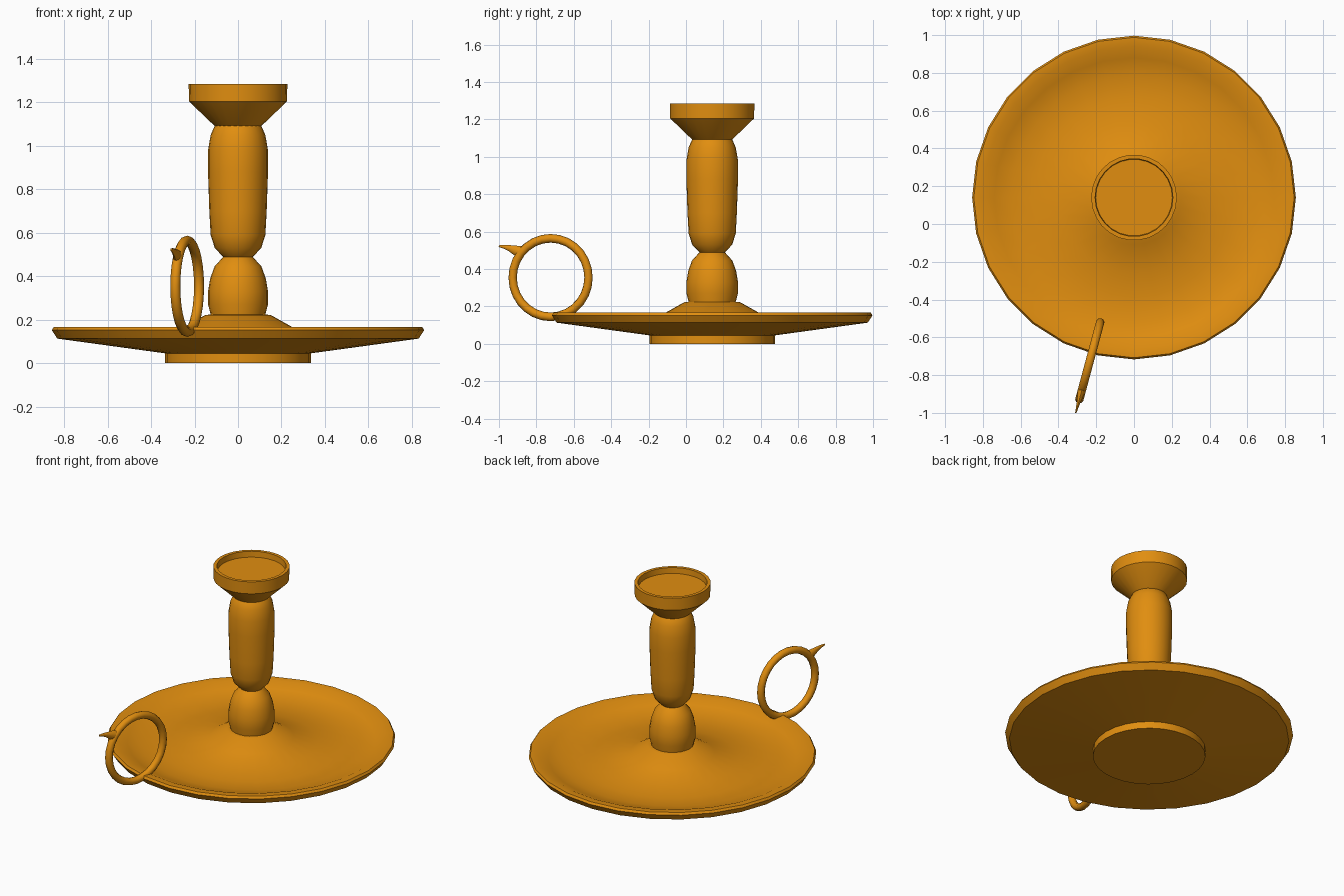
import bpy, math
from mathutils import Vector

if "Cube" in bpy.data.objects:
    bpy.data.objects.remove(bpy.data.objects["Cube"])

CY = 0.14  # candlestick axis sits behind the origin because of the handle

brass = bpy.data.materials.new("warm brass")
brass.diffuse_color = (0.75, 0.27, 0.005, 1)
brass.use_nodes = True
brass.node_tree.nodes["Principled BSDF"].inputs["Base Color"].default_value = brass.diffuse_color


def make(name, verts, faces, angle=35):
    me = bpy.data.meshes.new(name)
    me.from_pydata(verts, [], faces)
    me.materials.append(brass)
    ob = bpy.data.objects.new(name, me)
    bpy.context.collection.objects.link(ob)
    bpy.ops.object.select_all(action='DESELECT')
    bpy.context.view_layer.objects.active = ob
    ob.select_set(True)
    bpy.ops.object.shade_smooth_by_angle(angle=math.radians(angle))
    return ob


def skin(name, rings, closed=False, angle=35):
    """Join equal rings of points with quads; cap the ends unless closed."""
    n, m = len(rings[0]), len(rings)
    verts = [p for r in rings for p in r]
    faces = []
    for i in range(m if closed else m - 1):
        a, b = i * n, (i + 1) % m * n
        for j in range(n):
            k = (j + 1) % n
            faces.append((a + j, a + k, b + k, b + j))
    if not closed:
        faces.append(tuple(reversed(range(n))))
        faces.append(tuple(range((m - 1) * n, m * n)))
    return make(name, verts, faces, angle)


def circle(c, u, v, r, n):
    return [c + u * (r * math.cos(2 * math.pi * j / n)) + v * (r * math.sin(2 * math.pi * j / n))
            for j in range(n)]


X, Y, Z = Vector((1, 0, 0)), Vector((0, 1, 0)), Vector((0, 0, 1))


def lathe(name, profile, n, angle=35):
    return skin(name, [circle(Vector((0, CY, z)), X, Y, r, n) for r, z in profile], angle=angle)


# dish with foot, rim, sunken tray and raised centre
lathe("dish", [(0.335, 0), (0.335, 0.045), (0.832, 0.113), (0.857, 0.152), (0.848, 0.166),
               (0.802, 0.164), (0.74, 0.137), (0.65, 0.115), (0.53, 0.112), (0.40, 0.128),
               (0.25, 0.166), (0.15, 0.222), (0.12, 0.224)], 28)

# lower knob
lathe("lower_knob", [(0.124, 0.20), (0.126, 0.225), (0.138, 0.27), (0.138, 0.33), (0.128, 0.39),
                     (0.108, 0.445), (0.07, 0.487), (0.06, 0.495)], 24)

# stem
lathe("stem", [(0.06, 0.483), (0.072, 0.493), (0.107, 0.53), (0.126, 0.59), (0.132, 0.70),
               (0.138, 0.88), (0.138, 0.98), (0.126, 1.05), (0.107, 1.093), (0.10, 1.10)], 24)

# candle cup with shallow recess
lathe("candle_cup", [(0.10, 1.088), (0.112, 1.096), (0.226, 1.205), (0.227, 1.284),
                     (0.206, 1.284), (0.203, 1.247)], 26)

# ring handle, standing upright and pointing away from the axis
out = Vector((-0.26, -0.966, 0)).normalized()
side = out.cross(Z)
hc = Vector((-0.234, -0.724, 0.354))
rings = []
for i in range(28):
    a = 2 * math.pi * i / 28
    d = out * math.cos(a) + Z * math.sin(a)
    rings.append(circle(hc + d * 0.21, d, side, 0.023, 10))
skin("ring_handle", rings, closed=True, angle=60)

# thumb spur on the ring, curving outwards to a thin tip
spur = [(0.165, 0.135, 0.034), (0.195, 0.146, 0.026), (0.225, 0.157, 0.017),
        (0.255, 0.165, 0.011), (0.285, 0.169, 0.006)]
tilt = (Z - out * 0.4).normalized()
skin("thumb_spur", [[hc + out * s + Z * h + tilt * (r * math.cos(t)) + side * (0.6 * r * math.sin(t))
                     for t in [2 * math.pi * j / 8 for j in range(8)]] for s, h, r in spur], angle=50)
